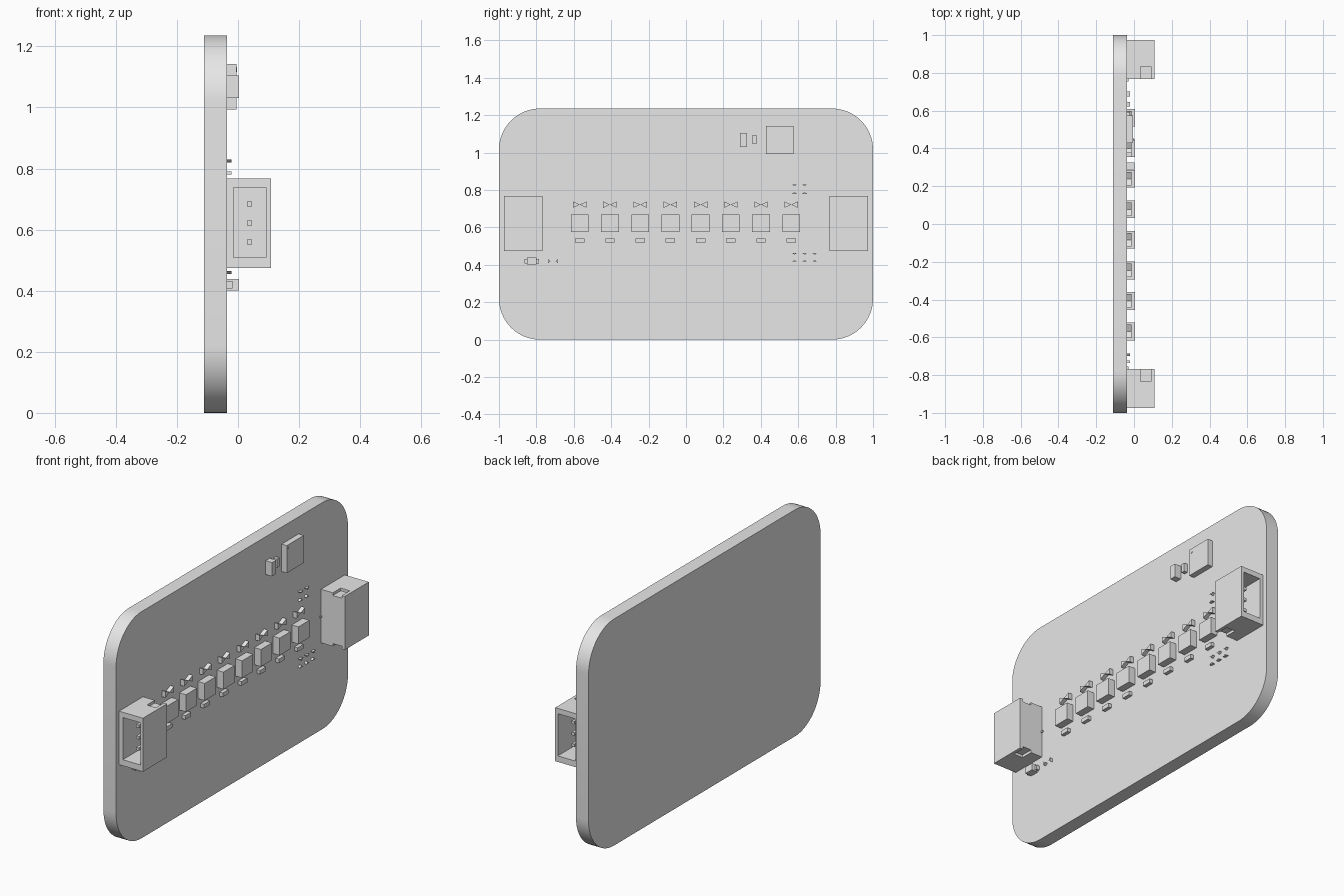
import bpy
import bmesh
from math import cos, sin, pi, radians

if "Cube" in bpy.data.objects:
    bpy.data.objects.remove(bpy.data.objects["Cube"], do_unlink=True)

grey = bpy.data.materials.new("plain_grey")
grey.use_nodes = True
grey.diffuse_color = (0.8, 0.8, 0.8, 1)
grey.node_tree.nodes["Principled BSDF"].inputs["Base Color"].default_value = (0.8, 0.8, 0.8, 1)

FACE = -0.036      # x of the populated board surface
BACK = -0.112      # x of the bare board surface


def add_prism(bm, outline, x0, x1):
    """Extrude a (y, z) outline along x."""
    face = bm.faces.new([bm.verts.new((x0, y, z)) for y, z in outline])
    top = bmesh.ops.extrude_face_region(bm, geom=[face])["geom"]
    verts = [v for v in top if isinstance(v, bmesh.types.BMVert)]
    bmesh.ops.translate(bm, verts=verts, vec=(x1 - x0, 0, 0))


def rect(y0, y1, z0, z1):
    return [(y0, z0), (y1, z0), (y1, z1), (y0, z1)]


def centred(y, z, w, h):
    return rect(y - w / 2, y + w / 2, z - h / 2, z + h / 2)


def make(name, prisms):
    """One object from a list of (outline, x0, x1) prisms."""
    bm = bmesh.new()
    for outline, x0, x1 in prisms:
        add_prism(bm, outline, x0, x1)
    bmesh.ops.recalc_face_normals(bm, faces=bm.faces)
    mesh = bpy.data.meshes.new(name)
    bm.to_mesh(mesh)
    bm.free()
    mesh.materials.append(grey)
    ob = bpy.data.objects.new(name, mesh)
    bpy.context.collection.objects.link(ob)
    return ob


# Board with rounded corners
R, H, STEPS = 0.22, 1.236, 16
outline = []
for i, (cy, cz) in enumerate([(1 - R, H - R), (R - 1, H - R), (R - 1, R), (1 - R, R)]):
    for k in range(STEPS + 1):
        a = (i + k / STEPS) * pi / 2
        outline.append((cy + R * cos(a), cz + R * sin(a)))
board = make("circuit_board", [(outline, BACK, FACE)])
bpy.ops.object.select_all(action="DESELECT")
board.select_set(True)
bpy.context.view_layer.objects.active = board
bpy.ops.object.shade_smooth_by_angle(angle=radians(30))

# Edge connectors: hollow shells opening outward, latch notches at the inner end
for side, s in (("left", -1), ("right", 1)):
    def span(a, b, z0, z1):
        return rect(*sorted((s * a, s * b)), z0, z1)

    shell = make(side + "_connector", [(span(0.767, 0.973, 0.475, 0.767), FACE, 0.108)])
    cutter = make(side + "_connector_cutter", [
        (span(0.81, 1.1, 0.508, 0.738), -0.014, 0.092),
        (span(0.75, 0.835, 0.46, 0.49), 0.035, 0.09),
        (span(0.75, 0.835, 0.752, 0.78), 0.035, 0.09)])
    cutter.hide_render = True
    cutter.hide_viewport = True
    mod = shell.modifiers.new("hollow", "BOOLEAN")
    mod.operation = "DIFFERENCE"
    mod.solver = "EXACT"
    mod.object = cutter
    make(side + "_connector_pins",
         [(span(0.80, 0.92, z - 0.008, z + 0.008), 0.03, 0.046)
          for z in (0.56, 0.622, 0.684)])
    make(side + "_connector_lead", [(span(0.755, 0.77, 0.615, 0.625), FACE, -0.03)])

# Row of eight square lamps, each with a resistor below and a capacitor above
for i in range(8):
    y = -0.568 + i * 0.1615
    n = str(i + 1)
    make("lamp_" + n, [(centred(y, 0.622, 0.095, 0.094), FACE, 0.004)])
    make("resistor_" + n, [(centred(y, 0.53, 0.05, 0.022), FACE, -0.016)])
    z = 0.722
    make("capacitor_" + n, [
        ([(y - 0.036, z - 0.017), (y, z), (y - 0.036, z + 0.017)], FACE, -0.014),
        ([(y + 0.036, z - 0.017), (y + 0.036, z + 0.017), (y, z)], FACE, -0.014)])

# Control chip with its pin marker
make("control_chip", [(rect(0.428, 0.574, 0.993, 1.143), FACE, -0.005)])
dot = [(0.447 + 0.008 * cos(k * pi / 6), 1.124 + 0.008 * sin(k * pi / 6)) for k in range(12)]
make("chip_marker", [(dot, -0.005, -0.003)])

# Passive parts beside the chip and below the left connector
make("large_passive", [(centred(0.307, 1.068, 0.036, 0.075), FACE, 0.003)])
make("small_passive", [(centred(0.367, 1.07, 0.022, 0.048), FACE, -0.014)])
make("diode", [
    (centred(-0.825, 0.42, 0.052, 0.038), FACE, 0.003),
    (centred(-0.825, 0.42, 0.076, 0.024), FACE, -0.018)])
make("diode_leads", [
    ([(y - d, 0.42), (y + d, 0.41), (y + d, 0.43)], FACE, -0.022)
    for y, d in ((-0.73, -0.007), (-0.692, 0.007))])


# Small wedge-shaped leads of the two transistor packages
def wedge(y, z, tip):
    return ([(y - 0.013, z), (y + 0.013, z), (y, z + tip)], FACE, -0.022)


make("upper_leads", [wedge(y, z, t) for y in (0.58, 0.634)
                     for z, t in ((0.83, -0.01), (0.78, 0.01))])
make("lower_leads", [wedge(y, z, t) for y in (0.58, 0.634, 0.688)
                     for z, t in ((0.464, -0.01), (0.417, 0.01))])
